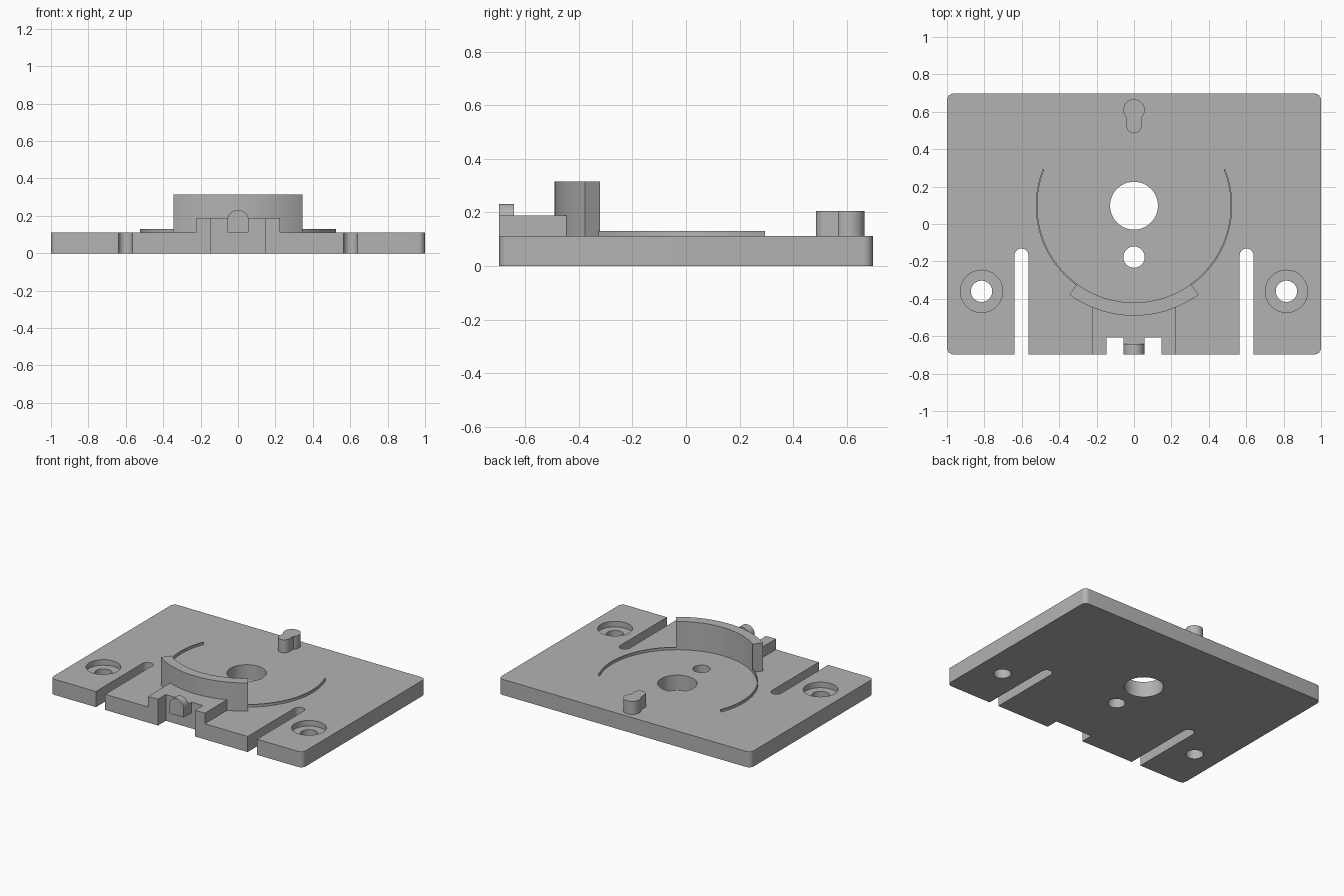
import bpy, bmesh
from math import sin, cos, radians, sqrt
from mathutils import Matrix

if "Cube" in bpy.data.objects:
    bpy.data.objects.remove(bpy.data.objects["Cube"])

GREY = (0.45, 0.45, 0.45, 1)
mat = bpy.data.materials.new("plain grey")
mat.use_nodes = True
mat.diffuse_color = GREY
mat.node_tree.nodes["Principled BSDF"].inputs["Base Color"].default_value = GREY

TOP = 0.112          # top of the plate
BACK = 0.697         # half depth of the plate
HUB_Y = 0.098        # centre of the dial
WALL_IN, WALL_OUT = 0.518, 0.588


def arc(cx, cy, r, start, end, steps=16):
    angles = [radians(start + (end - start) * i / steps) for i in range(steps + 1)]
    return [(cx + r * cos(a), cy + r * sin(a)) for a in angles]


def mirrored(half):
    """Close a right-hand half outline with its left-hand mirror image."""
    return half + [(-x, y) for x, y in reversed(half) if abs(x) > 1e-6]


def prism(name, outline, low, high):
    bm = bmesh.new()
    face = bm.faces.new([bm.verts.new((x, y, low)) for x, y in outline])
    grown = bmesh.ops.extrude_face_region(bm, geom=[face])
    moved = [v for v in grown["geom"] if isinstance(v, bmesh.types.BMVert)]
    bmesh.ops.translate(bm, verts=moved, vec=(0, 0, high - low))
    bmesh.ops.recalc_face_normals(bm, faces=bm.faces)
    mesh = bpy.data.meshes.new(name)
    bm.to_mesh(mesh)
    bm.free()
    obj = bpy.data.objects.new(name, mesh)
    bpy.context.collection.objects.link(obj)
    mesh.materials.append(mat)
    return obj


def activate(obj):
    bpy.ops.object.select_all(action="DESELECT")
    obj.select_set(True)
    bpy.context.view_layer.objects.active = obj


def drill(obj, x, y, r, low=-0.1):
    cutter = prism("cutter", arc(x, y, r, 0, 360, 48)[:-1], low, 0.4)
    cutter.hide_render = True
    activate(obj)
    mod = obj.modifiers.new("hole", "BOOLEAN")
    mod.operation, mod.solver, mod.object = "DIFFERENCE", "EXACT", cutter
    bpy.ops.object.modifier_apply(modifier=mod.name)
    bpy.data.objects.remove(cutter)


def band(r_in, r_out, start, end):
    return (arc(0, HUB_Y, r_out, start, end, 48)
            + arc(0, HUB_Y, r_in, end, start, 48))


# Base plate with front notch, two open slots and rounded corners
CORNER = 0.035
plate = prism("base_plate", mirrored(
    [(0.147, -0.608), (0.147, -BACK), (0.565, -BACK)]
    + arc(0.602, -0.168, 0.037, 180, 0)
    + [(0.639, -BACK)]
    + arc(1 - CORNER, -BACK + CORNER, CORNER, -90, 0, 8)
    + arc(1 - CORNER, BACK - CORNER, CORNER, 0, 90, 8)), 0, TOP)

# Holes: centre, pin and two counterbored screw holes
drill(plate, 0, HUB_Y, 0.128)
drill(plate, 0, -0.177, 0.057)
for side in (-1, 1):
    drill(plate, side * 0.815, -0.36, 0.057)
    drill(plate, side * 0.815, -0.36, 0.113, TOP - 0.04)

# Curved front wall
wall = prism("curved_wall", band(WALL_IN, WALL_OUT, 234, 306), TOP, 0.315)

# Thin curved ridges either side of the wall
ridges = [prism("left_ridge", band(0.517, 0.525, 306, 382), TOP, 0.13),
          prism("right_ridge", band(0.517, 0.525, 158, 234), TOP, 0.13)]

# Raised block in front of the wall, notched around a central tab
meet_y = HUB_Y - sqrt(WALL_OUT ** 2 - 0.225 ** 2)
half_block = [(0.057, -BACK + 0.055), (0.057, -0.608), (0.147, -0.608),
              (0.147, -BACK), (0.225, -BACK), (0.225, meet_y)]
half_block += [p for p in arc(0, HUB_Y, WALL_OUT, 306, 270, 24) if p[0] < 0.22]
block = prism("front_block", mirrored(half_block), TOP, 0.188)

# Round-topped catch at the end of the tab
catch = prism("tab_catch", [(0.057, TOP)] + arc(0, 0.175, 0.057, 0, 180, 24)
              + [(-0.057, TOP)], BACK - 0.055, BACK)
catch.data.transform(Matrix.Rotation(radians(90), 4, "X"))

# Keyhole-shaped peg at the back
neck = 0.04
join_y = 0.61 - sqrt(0.057 ** 2 - neck ** 2)
peg_half = arc(0, 0.525, neck, -90, 0, 12) + [(neck, join_y)]
peg_half += arc(0, 0.61, 0.057, -44, 90, 24)
peg = prism("keyhole_peg", mirrored(peg_half), TOP, 0.205)

for obj in [plate, wall, block, catch, peg] + ridges:
    activate(obj)
    bpy.ops.object.shade_smooth_by_angle(angle=radians(30))
